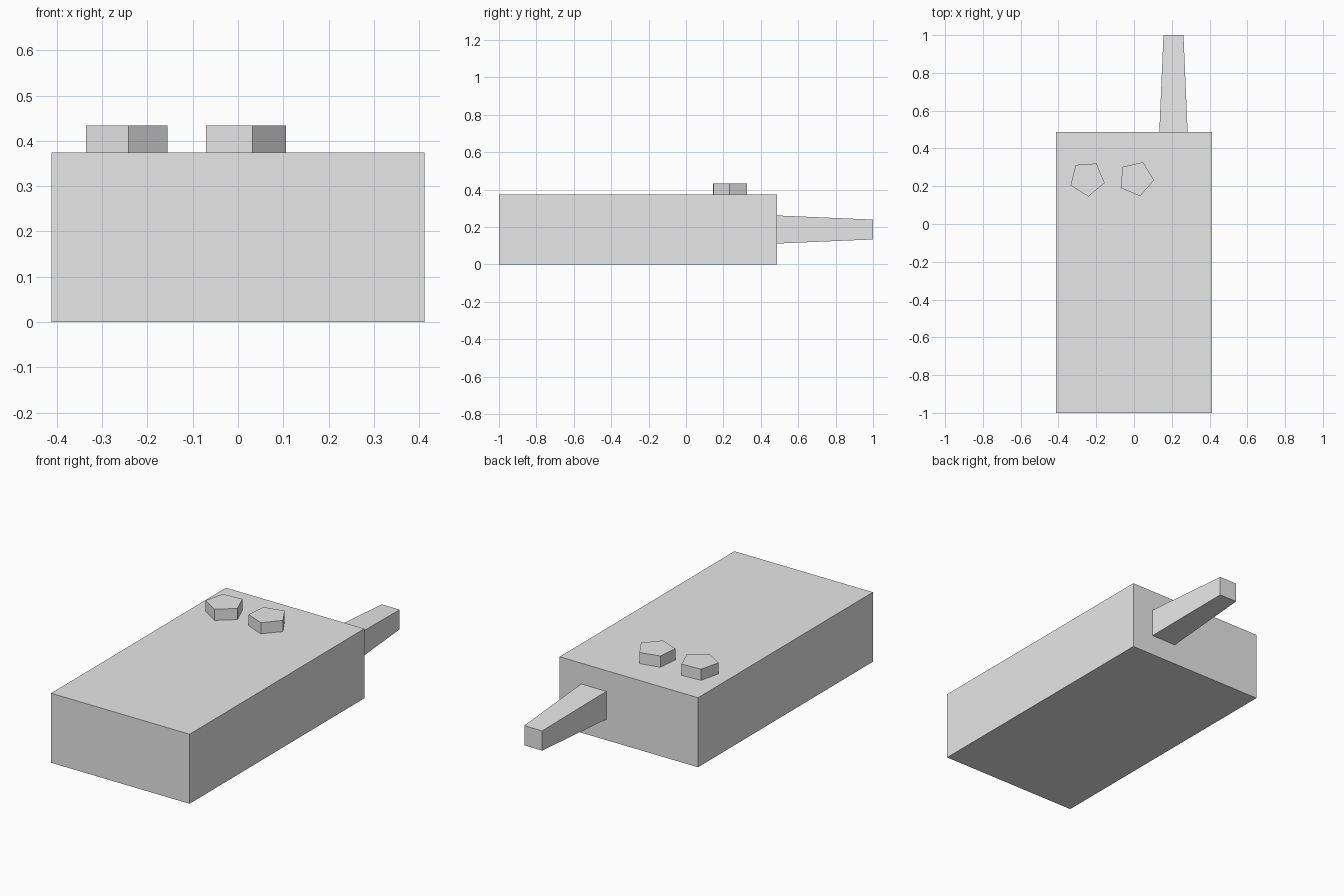
import bpy
from math import radians, pi, sqrt

cube = bpy.data.objects.get("Cube")
if cube:
    bpy.data.objects.remove(cube, do_unlink=True)

# Single flat grey for every part
grey = bpy.data.materials.new("light_grey")
grey.use_nodes = True
colour = (0.8, 0.8, 0.8, 1)
grey.diffuse_color = colour
grey.node_tree.nodes["Principled BSDF"].inputs["Base Color"].default_value = colour

WIDTH, HEIGHT = 0.824, 0.374
FRONT, BACK, TIP = -1.0, 0.486, 1.0


def finish(name):
    obj = bpy.context.object
    obj.name = name
    obj.data.materials.append(grey)
    return obj


# Main block
bpy.ops.mesh.primitive_cube_add(size=1, location=(0, (FRONT + BACK) / 2, HEIGHT / 2))
body = finish("body")
body.scale = (WIDTH, BACK - FRONT, HEIGHT)

# Tapered square rod on the back
bpy.ops.mesh.primitive_cone_add(
    vertices=4, radius1=0.075 * sqrt(2), radius2=0.053 * sqrt(2), depth=TIP - BACK,
    location=(0.209, (BACK + TIP) / 2, HEIGHT / 2))
rod = finish("back_rod")
for v in rod.data.vertices:
    # Turn the corners square and lay the rod along y
    x, y, z = v.co
    v.co = ((x - y) / sqrt(2), z, (x + y) / sqrt(2))
rod.data.flip_normals()

# Five-sided buttons on top
for name, x, angle in (("right_button", -0.248, -86), ("left_button", 0.011, -77)):
    bpy.ops.mesh.primitive_cylinder_add(vertices=5, radius=0.095, depth=0.06,
                                        location=(x, 0.24, HEIGHT + 0.03))
    button = finish(name)
    # The first corner of the primitive points to +y
    button.rotation_euler.z = radians(angle) - pi / 2
